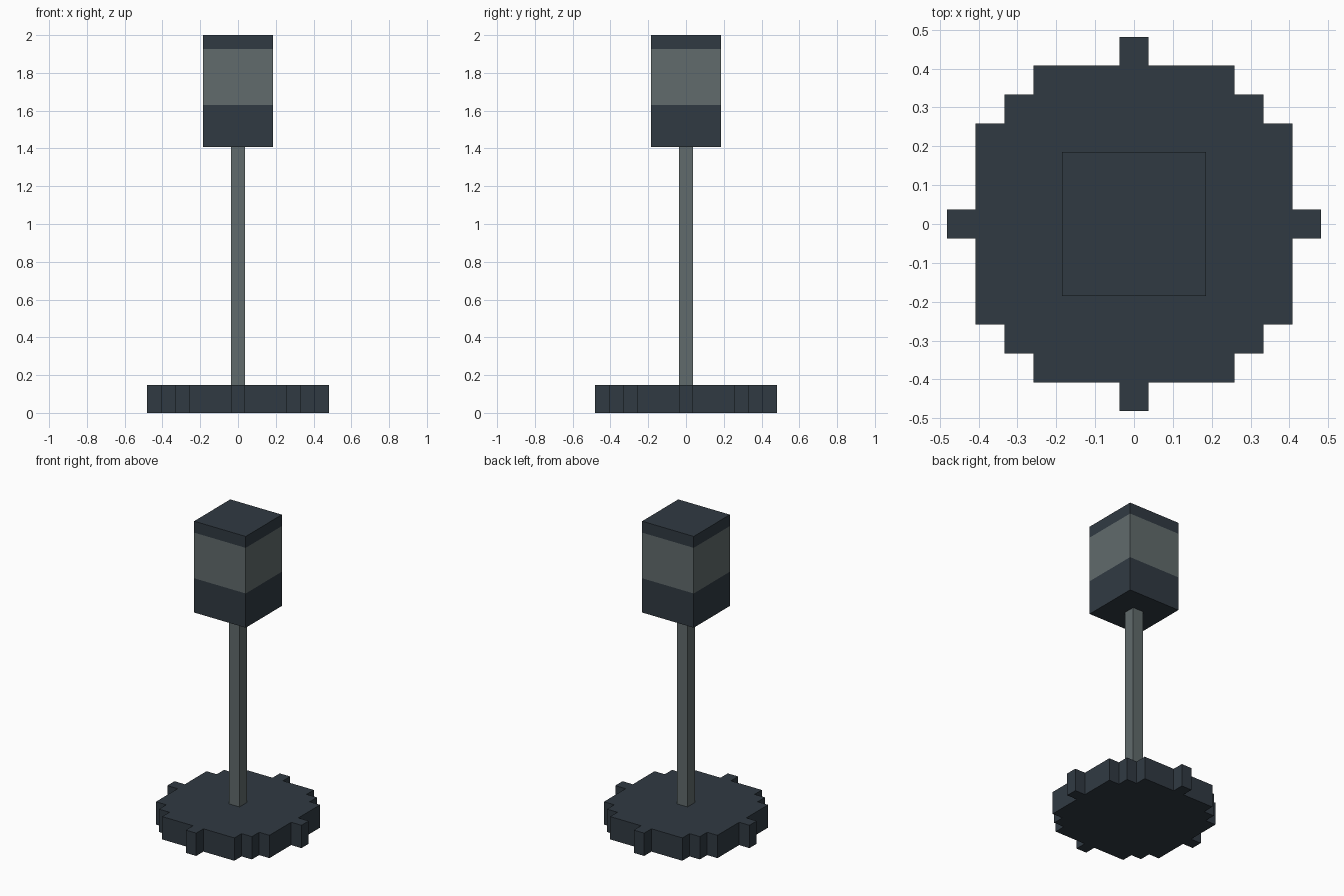
import bpy, bmesh, math

if "Cube" in bpy.data.objects:
    bpy.data.objects.remove(bpy.data.objects["Cube"])

V = 2 / 27  # one block unit


def material(name, rgb):
    m = bpy.data.materials.new(name)
    m.diffuse_color = (*rgb, 1)
    m.use_nodes = True
    m.node_tree.nodes["Principled BSDF"].inputs["Base Color"].default_value = m.diffuse_color
    return m


dark = material("dark_iron", (0.030, 0.042, 0.055))
grey = material("grey_metal", (0.119, 0.147, 0.150))


def prism(name, outline, levels, mats):
    """Extrude an outline (block units) through z levels, one material per band."""
    bm = bmesh.new()
    rings = [[bm.verts.new((x * V, y * V, z * V)) for x, y in outline] for z in levels]
    n = len(outline)
    for band, (low, high) in enumerate(zip(rings, rings[1:])):
        for i in range(n):
            j = (i + 1) % n
            bm.faces.new((low[i], low[j], high[j], high[i])).material_index = band
    bm.faces.new(rings[0][::-1])
    bm.faces.new(rings[-1]).material_index = len(mats) - 1
    bmesh.ops.recalc_face_normals(bm, faces=bm.faces)
    me = bpy.data.meshes.new(name)
    bm.to_mesh(me)
    bm.free()
    for m in mats:
        me.materials.append(m)
    obj = bpy.data.objects.new(name, me)
    bpy.context.collection.objects.link(obj)
    return obj


def square(h):
    return [(-h, -h), (h, -h), (h, h), (-h, h)]


# Stepped round base: one quarter of the block outline, turned four times
quarter = [(6.5, -0.5), (6.5, 0.5), (5.5, 0.5), (5.5, 3.5), (4.5, 3.5), (4.5, 4.5),
           (3.5, 4.5), (3.5, 5.5), (0.5, 5.5)]
disc = []
for k in range(4):
    c, s = round(math.cos(k * math.pi / 2)), round(math.sin(k * math.pi / 2))
    disc += [(c * x - s * y, s * x + c * y) for x, y in quarter]
prism("base", disc, (0, 2), [dark])

# Thin square pole
prism("pole", square(0.5), (2, 19), [grey])

# Banded block head
prism("head", square(2.5), (19, 22, 26, 27), [dark, grey, dark])
